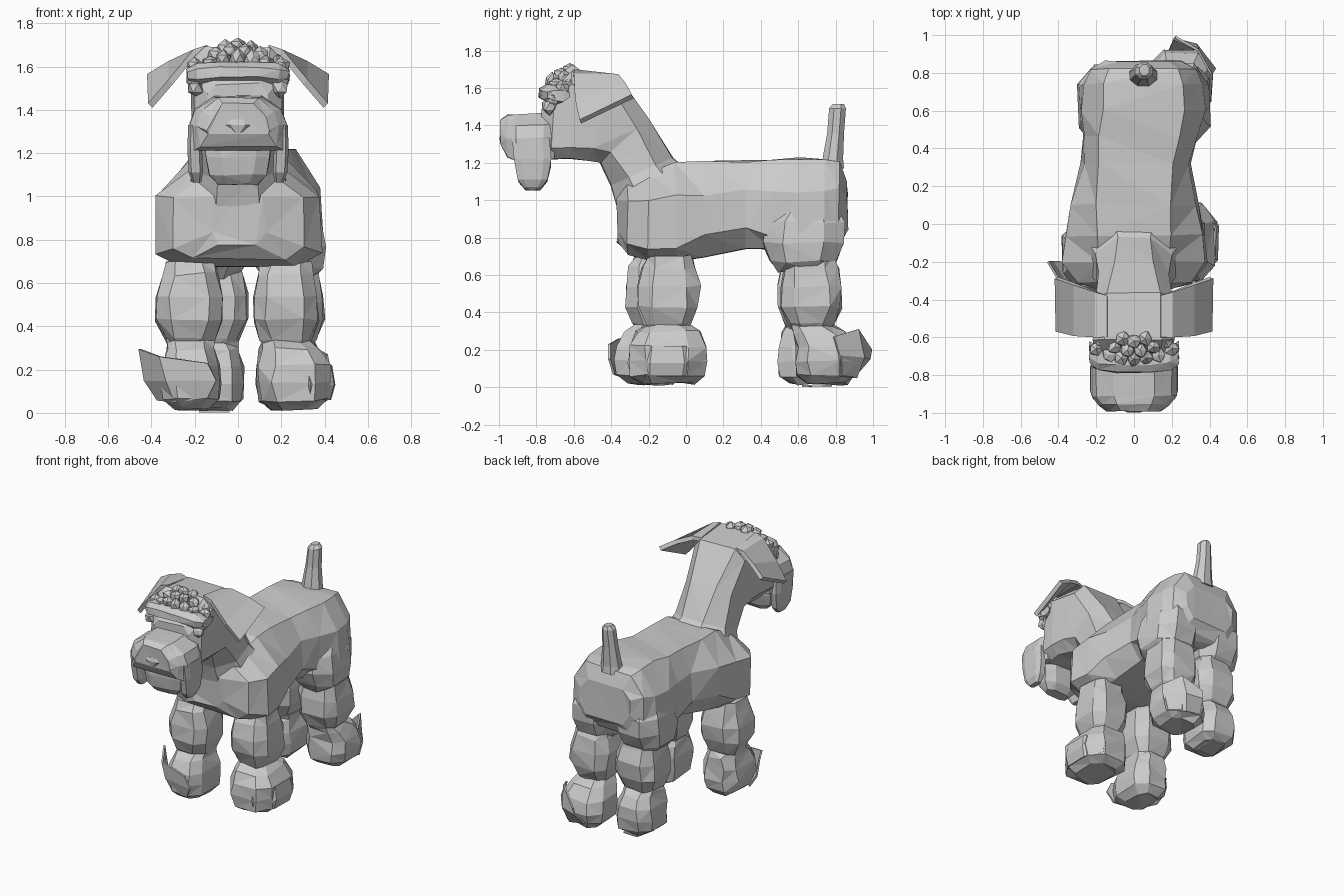
import bpy, bmesh, math, random
from mathutils import Vector

random.seed(4)
grey = bpy.data.materials.new("light grey")
grey.diffuse_color = (0.6, 0.6, 0.6, 1)


def finish(name, bm):
    bmesh.ops.recalc_face_normals(bm, faces=bm.faces)
    me = bpy.data.meshes.new(name)
    bm.to_mesh(me)
    bm.free()
    me.materials.append(grey)
    ob = bpy.data.objects.new(name, me)
    bpy.context.collection.objects.link(ob)
    return ob


def loft(name, rings, jitter=0.0):
    """Skin a list of equal-length point rings and cap both ends."""
    bm = bmesh.new()
    rows = [[bm.verts.new(Vector(p) + Vector([random.uniform(-jitter, jitter) for _ in range(3)]))
             for p in r] for r in rings]
    n = len(rows[0])
    for a, b in zip(rows, rows[1:]):
        for i in range(n):
            bm.faces.new((a[i], a[(i + 1) % n], b[(i + 1) % n], b[i]))
    bm.faces.new(rows[0])
    bm.faces.new(rows[-1])
    if jitter:
        bmesh.ops.triangulate(bm, faces=bm.faces)
    return finish(name, bm)


def octagon(c, u, v, q=0.414):
    """Eight-sided ring facing the u and v half-axes; q sets how square it is."""
    c, u, v = Vector(c), Vector(u), Vector(v)
    return [c + u * a + v * b for a, b in
            ((1, q), (q, 1), (-q, 1), (-1, q), (-1, -q), (-q, -1), (q, -1), (1, -q))]


def mirrored(half, xc, y):
    """Closed ring at depth y from a right-hand (x, z) outline."""
    return [(xc + x, y, z) for x, z in half] + [(xc - x, y, z) for x, z in half[::-1]]


def z_loft(name, rows, jitter=0.0, q=0.414):
    """Rows of (z, x, y, half width, half depth)."""
    return loft(name, [octagon((x, y, z), (rx, 0, 0), (0, ry, 0), q) for z, x, y, rx, ry in rows], jitter)


def yz_loft(name, rows, jitter=0.0):
    """Rows of (low y, low z, high y, high z, half width, squareness)."""
    return loft(name, [octagon((0, (a + c) / 2, (b + d) / 2), (w, 0, 0), (0, (c - a) / 2, (d - b) / 2), q)
                       for a, b, c, d, w, q in rows], jitter)


def shell(name, strips, thick):
    """Thin bent plate skinned over rows of points."""
    bm = bmesh.new()
    rows = [[bm.verts.new(p) for p in s] for s in strips]
    for a, b in zip(rows, rows[1:]):
        for i in range(len(a) - 1):
            bm.faces.new((a[i], a[i + 1], b[i + 1], b[i]))
    ob = finish(name, bm)
    mod = ob.modifiers.new("thickness", "SOLIDIFY")
    mod.thickness = thick
    mod.offset = 0
    return ob


# Trunk: flat back, steep shoulders, wide lower edge
trunk = []
for y, xc, hw, top, zs, zl, zb, zt in (
        (-0.365, 0.00, 0.12, 0.06, 1.00, 0.83, 0.78, 1.06),
        (-0.31, 0.00, 0.30, 0.15, 1.00, 0.76, 0.71, 1.10),
        (-0.20, 0.00, 0.375, 0.19, 1.00, 0.74, 0.68, 1.15),
        (-0.06, 0.00, 0.36, 0.20, 1.02, 0.75, 0.67, 1.21),
        (0.10, 0.00, 0.33, 0.20, 1.03, 0.82, 0.70, 1.205),
        (0.32, 0.01, 0.28, 0.20, 1.05, 0.86, 0.745, 1.21),
        (0.46, 0.03, 0.30, 0.21, 1.04, 0.80, 0.74, 1.22),
        (0.60, 0.05, 0.335, 0.21, 1.04, 0.80, 0.72, 1.225),
        (0.74, 0.05, 0.32, 0.21, 1.05, 0.81, 0.72, 1.225),
        (0.82, 0.05, 0.28, 0.19, 1.06, 0.85, 0.76, 1.20),
        (0.86, 0.05, 0.20, 0.14, 1.03, 0.92, 0.84, 1.10)):
    trunk.append(mirrored([(top, zt), (hw, zs), (hw * 1.02, zl), (hw * 0.72, zb)], xc, y))
loft("trunk", trunk, 0.008)

# Thighs
for side, x in (("right", 0.235), ("left", -0.13)):
    z_loft(side + "_thigh", [
        (0.62, x, 0.625, 0.11, 0.13), (0.67, x, 0.625, 0.155, 0.175), (0.77, x, 0.625, 0.165, 0.22),
        (0.88, x, 0.64, 0.155, 0.205), (1.00, x, 0.65, 0.11, 0.12)], 0.008, 0.5)

# Neck and head in one sweep
yz_loft("neck_and_head", [
    (-0.355, 0.93, 0.02, 1.15, 0.25, 0.42), (-0.40, 1.08, -0.07, 1.22, 0.20, 0.45),
    (-0.46, 1.20, -0.20, 1.44, 0.19, 0.55), (-0.53, 1.21, -0.36, 1.665, 0.205, 0.68),
    (-0.62, 1.22, -0.61, 1.69, 0.215, 0.72), (-0.73, 1.22, -0.70, 1.60, 0.20, 0.72),
    (-0.78, 1.24, -0.77, 1.52, 0.14, 0.7)], 0.006)

# Muzzle: domed top, straight sides, overhanging front
loft("muzzle", [mirrored([(0.11 * s, t), (0.20 * s, t - 0.06), (0.225 * s, t - 0.13), (0.21 * s, b)], 0, y)
                for y, s, t, b in ((-0.70, 0.85, 1.47, 1.22), (-0.76, 1.0, 1.465, 1.215),
                                   (-0.91, 1.0, 1.46, 1.215), (-0.955, 0.85, 1.455, 1.23),
                                   (-0.99, 0.66, 1.43, 1.29))], 0.004)

# Drooping whiskers, chin beard and nose
for s in (-1, 1):
    z_loft("whisker", [
        (1.065, s * 0.19, -0.82, 0.02, 0.045), (1.11, s * 0.195, -0.82, 0.033, 0.08),
        (1.22, s * 0.20, -0.82, 0.034, 0.10), (1.33, s * 0.195, -0.83, 0.035, 0.10)], 0, 0.6)
z_loft("chin_beard", [
    (1.055, 0, -0.82, 0.09, 0.04), (1.10, 0, -0.82, 0.13, 0.075),
    (1.18, 0, -0.815, 0.15, 0.09), (1.25, 0, -0.81, 0.15, 0.09)], 0.005, 0.55)
z_loft("nose", [(1.295, 0, -0.965, 0.025, 0.025), (1.33, 0, -0.965, 0.08, 0.033),
                (1.355, 0, -0.96, 0.065, 0.03)])

# Heavy brow bar and the rough fringe above it
loft("brow", [octagon((x, y, z), (0, 0.06, 0), (0, 0, h)) for x, y, z, h in (
    (-0.235, -0.68, 1.56, 0.03), (-0.19, -0.71, 1.565, 0.05), (-0.09, -0.725, 1.575, 0.045),
    (0.09, -0.725, 1.575, 0.045), (0.19, -0.71, 1.565, 0.05), (0.235, -0.68, 1.56, 0.03))], 0.006)
bm = bmesh.new()
tufts = []
for row, (r, y, z) in enumerate(((0.195, -0.715, 1.64), (0.17, -0.67, 1.675), (0.12, -0.62, 1.695))):
    for i in range(7 - row):
        t = -1 + 2 * i / (6 - row)
        tufts.append((t * r, y + 0.05 * t * t, z - 0.06 * t * t))
for s in (-1, 1):
    tufts += [(s * 0.195, -0.73, 1.50), (s * 0.20, -0.71, 1.54), (s * 0.20, -0.66, 1.60)]
for p in tufts:
    for v in bmesh.ops.create_icosphere(bm, subdivisions=1, radius=0.044)["verts"]:
        v.co = v.co * random.uniform(0.75, 1.1) + Vector(p)
finish("fringe", bm)

# Folded ears hanging from the crown
for s in (-1, 1):
    shell("ear", [
        [(s * 0.14, -0.60, 1.685), (s * 0.14, -0.38, 1.655)],
        [(s * 0.20, -0.60, 1.665), (s * 0.20, -0.36, 1.66)],
        [(s * 0.31, -0.59, 1.53), (s * 0.31, -0.32, 1.615)],
        [(s * 0.405, -0.565, 1.42), (s * 0.41, -0.285, 1.555)]], 0.03)

# Tail
z_loft("tail", [(1.17, 0.05, 0.785, 0.08, 0.06), (1.22, 0.05, 0.785, 0.07, 0.055),
                (1.36, 0.05, 0.80, 0.052, 0.045), (1.49, 0.055, 0.81, 0.045, 0.045),
                (1.515, 0.055, 0.815, 0.025, 0.03)])

# Legs: bulging upper part, pinched ankle, rounded paw
# (name, leg x, leg y, paw x, paw y, paw half width, paw half depth)
for name, lx, ly, px, py, rx, ry in (
        ("front_right", 0.22, -0.09, 0.26, -0.10, 0.175, 0.21),
        ("front_left", -0.225, -0.16, -0.215, -0.19, 0.14, 0.19),
        ("back_right", 0.245, 0.67, 0.25, 0.75, 0.165, 0.165),
        ("back_left", -0.11, 0.645, -0.11, 0.665, 0.145, 0.175)):
    z_loft(name + "_leg", [
        (0.30, lx, ly, 0.09, 0.09), (0.34, lx, ly, 0.115, 0.12), (0.43, lx, ly, 0.15, 0.16),
        (0.54, lx, ly, 0.15, 0.165), (0.64, lx, ly, 0.13, 0.14), (0.70, lx, ly, 0.115, 0.12)], 0.01, 0.58)
    mx, my = (lx + px) / 2, (ly + py) / 2
    z_loft(name + "_paw", [
        (0.018, px, py, rx * 0.6, ry * 0.65), (0.06, px, py, rx * 0.9, ry * 0.92),
        (0.14, px, py, rx, ry), (0.22, px, py, rx * 0.94, ry * 0.95),
        (0.295, mx, my, rx * 0.78, ry * 0.8), (0.33, lx, ly, 0.11, 0.11)], 0.01, 0.56)

# Loose tufts leaning off the outer side of the paws: lower to upper edge
shell("front_left_tuft", [
    [(-0.14, -0.385, 0.07), (-0.29, -0.33, 0.05), (-0.37, -0.20, 0.06)],
    [(-0.10, -0.41, 0.15), (-0.33, -0.36, 0.15), (-0.43, -0.20, 0.15)],
    [(-0.14, -0.41, 0.23), (-0.36, -0.36, 0.26), (-0.455, -0.20, 0.295)]], 0.012)
shell("front_right_tuft", [
    [(0.33, -0.29, 0.06), (0.42, -0.19, 0.06), (0.425, -0.02, 0.06), (0.35, 0.09, 0.07)],
    [(0.33, -0.31, 0.13), (0.44, -0.19, 0.13), (0.445, -0.01, 0.13), (0.35, 0.11, 0.14)],
    [(0.32, -0.29, 0.21), (0.425, -0.18, 0.22), (0.43, -0.02, 0.22), (0.34, 0.10, 0.22)]], 0.01)
shell("back_right_tuft", [
    [(0.18, 0.91, 0.07), (0.30, 0.91, 0.05), (0.40, 0.82, 0.06)],
    [(0.21, 0.98, 0.15), (0.33, 0.95, 0.16), (0.43, 0.82, 0.17)],
    [(0.22, 0.99, 0.20), (0.34, 0.92, 0.31), (0.41, 0.79, 0.27)]], 0.012)
shell("back_left_tuft", [
    [(-0.18, 0.62, 0.006), (-0.04, 0.62, 0.006)], [(-0.15, 0.78, 0.01), (-0.04, 0.78, 0.012)]], 0.01)
